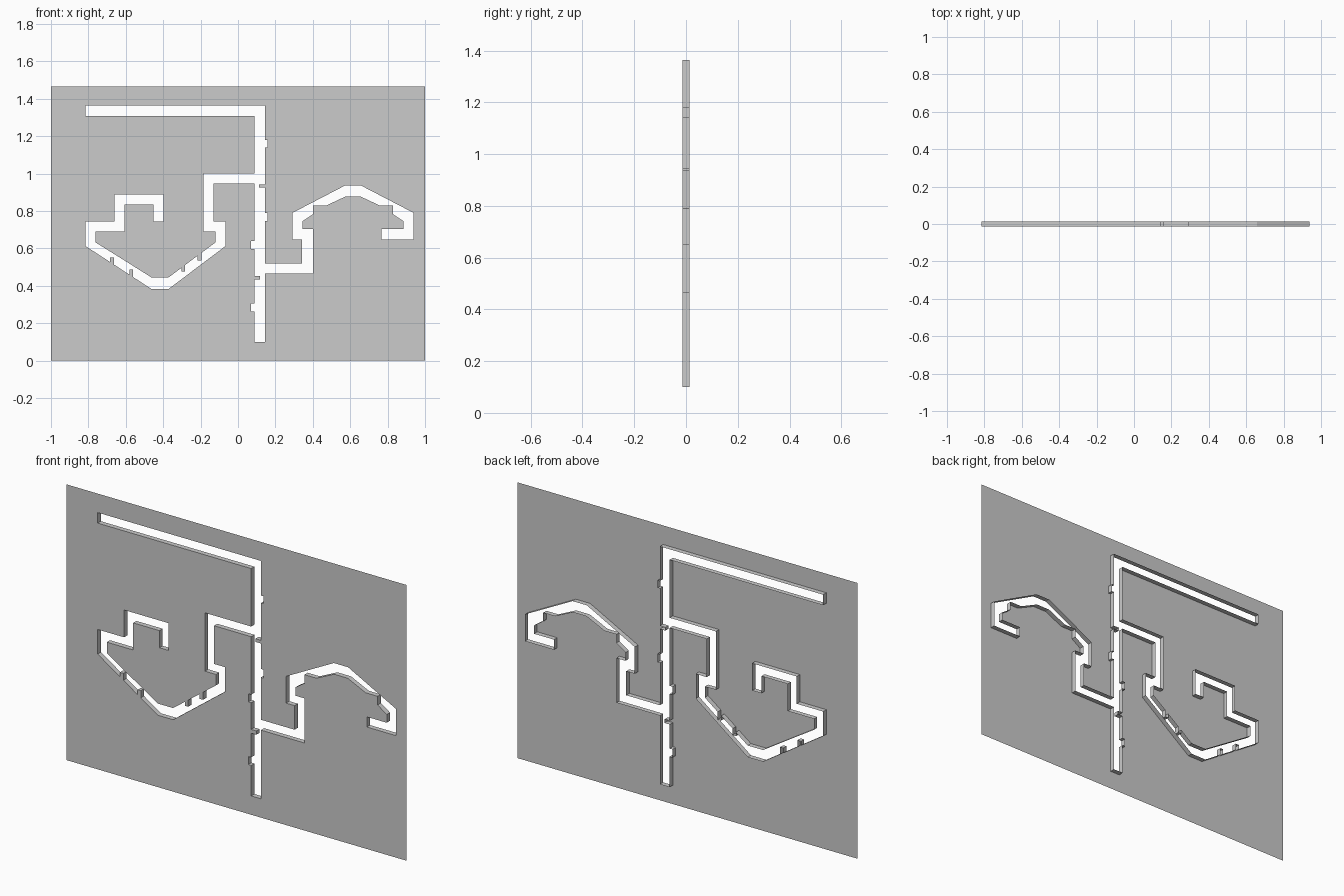
import bpy, bmesh

if "Cube" in bpy.data.objects:
    bpy.data.objects.remove(bpy.data.objects["Cube"])

FRONT, BACK = -0.0135, 0.0135
HEIGHT = 1.465
ARCH_X = 0.615          # centre line of the arch-shaped branch
L, R = 0.087, 0.144     # sides of the vertical slot


def jog(x, out, z0, z1):
    """Small rectangular notch or tab on a vertical slot side."""
    return [(x, z0), (out, z0), (out, z1), (x, z1)]


def slope_tab(a, b, x0, x1, z):
    """Small tab standing on the sloped edge a-b."""
    def on(x):
        return (x, a[1] + (b[1] - a[1]) * (x - a[0]) / (b[0] - a[0]))
    return [on(x0), (x0, z), (x1, z), on(x1)]


def mirrored(half):
    return [(2 * ARCH_X - x, z) for x, z in reversed(half)]


# Arch branch on the right: outer and inner halves, mirrored
outer = [(0.292, 0.648), (0.292, 0.79), (0.573, 0.936)]
inner = [(0.575, 0.877), (0.47, 0.828), (0.4, 0.828),
         (0.4, 0.782), (0.346, 0.746), (0.346, 0.702)]
arch = ([(R, 0.52), (0.342, 0.52), (0.342, 0.648)]
        + outer + mirrored(outer)
        + [(0.767, 0.648), (0.767, 0.702)]
        + mirrored(inner) + inner
        + [(0.4, 0.702), (0.4, 0.465), (R, 0.465)])

# V-shaped branch on the left
a, b = (-0.462, 0.382), (-0.815, 0.612)
c, d = (-0.372, 0.444), (-0.12, 0.632)
vee = ([(L, 0.946), (-0.131, 0.946), (-0.131, 0.743), (-0.067, 0.743),
        (-0.067, 0.612), (-0.372, 0.382), a]
       + slope_tab(a, b, -0.562, -0.58, 0.486)
       + slope_tab(a, b, -0.664, -0.685, 0.55)
       + [b, (-0.815, 0.743), (-0.66, 0.743), (-0.66, 0.888), (-0.398, 0.888),
          (-0.398, 0.743), (-0.452, 0.743), (-0.452, 0.834), (-0.607, 0.834),
          (-0.607, 0.69), (-0.762, 0.69), (-0.762, 0.632), (-0.462, 0.444), c]
       + slope_tab(c, d, -0.302, -0.283, 0.475)
       + slope_tab(c, d, -0.216, -0.196, 0.535)
       + [d, (-0.12, 0.69), (-0.185, 0.69), (-0.185, 1.0), (L, 1.0)])

# Complete slot outline, clockwise from the top bar
slot = ([(-0.815, 1.364), (R, 1.364)]
        + jog(R, 0.158, 1.18, 1.14)
        + jog(R, 0.112, 0.942, 0.925)
        + jog(R, 0.158, 0.79, 0.745)
        + arch
        + [(R, 0.1), (L, 0.1)]
        + jog(L, 0.07, 0.262, 0.305)
        + jog(L, 0.117, 0.433, 0.453)
        + jog(L, 0.07, 0.595, 0.638)
        + vee
        + [(L, 1.308), (-0.815, 1.308)])


def finish(bm, name):
    mesh = bpy.data.meshes.new(name)
    bm.to_mesh(mesh)
    bm.free()
    bpy.context.collection.objects.link(bpy.data.objects.new(name, mesh))


def loop(bm, pts, y):
    vs = [bm.verts.new((x, y, z)) for x, z in pts]
    return vs, [bm.edges.new((v, vs[(i + 1) % len(vs)])) for i, v in enumerate(vs)]


# Thin front panel with the slot cut out
bm = bmesh.new()
edges = loop(bm, [(-1, 0), (1, 0), (1, HEIGHT), (-1, HEIGHT)], FRONT)[1]
edges += loop(bm, slot, FRONT)[1]
bmesh.ops.triangle_fill(bm, use_beauty=True, edges=edges, normal=(0, -1, 0))
for f in bm.faces:
    f.normal_update()
    if f.normal.y > 0:
        f.normal_flip()
finish(bm, "front_panel")

# Slot walls standing behind the panel, facing into the slot
bm = bmesh.new()
vf = loop(bm, slot, FRONT)[0]
vb = loop(bm, slot, BACK)[0]
for i in range(len(slot)):
    j = (i + 1) % len(slot)
    bm.faces.new((vf[i], vb[i], vb[j], vf[j]))
finish(bm, "slot_walls")
